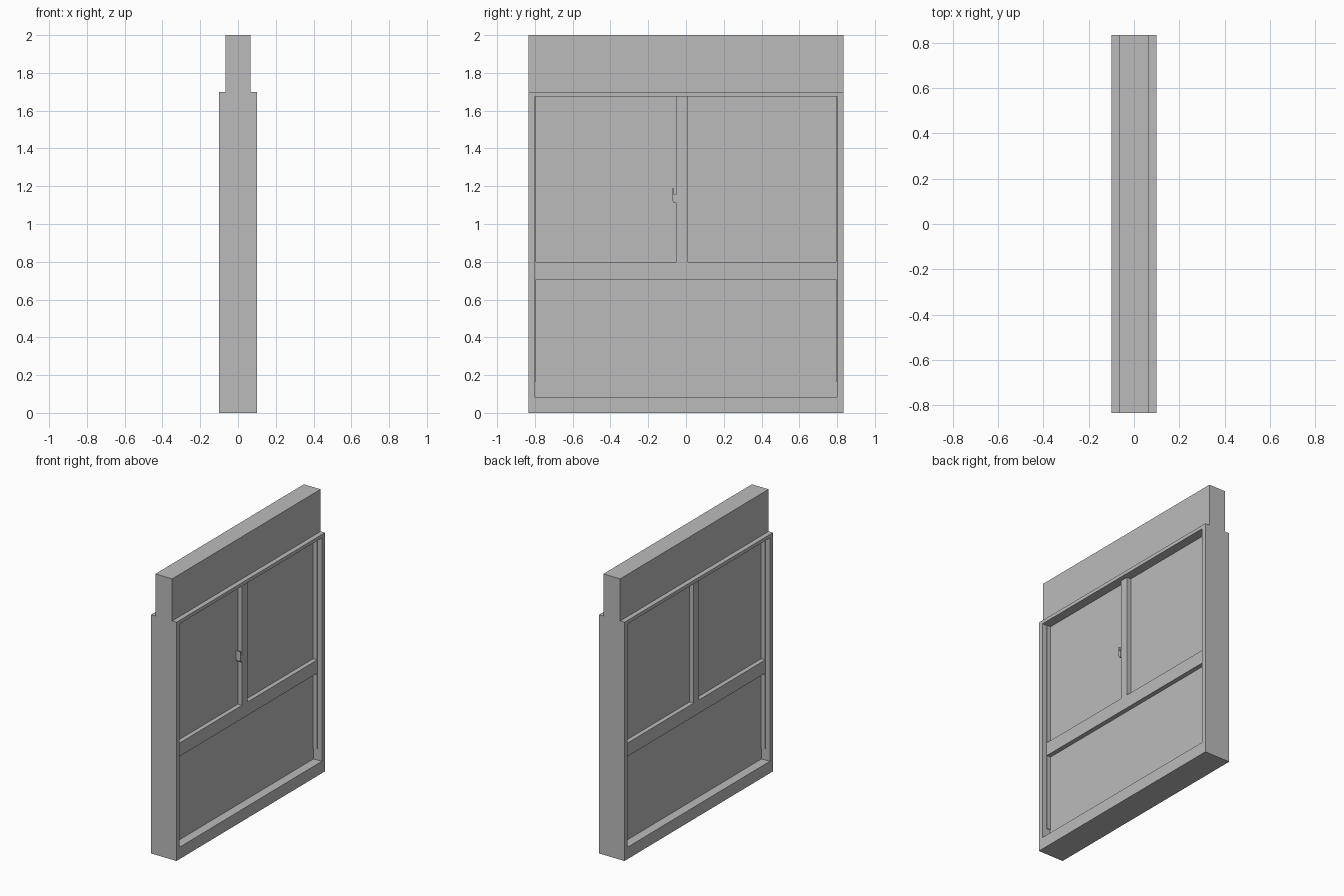
import bpy, bmesh

if "Cube" in bpy.data.objects:
    bpy.data.objects.remove(bpy.data.objects["Cube"])

# One flat grey for everything
grey = bpy.data.materials.new("light grey")
grey.diffuse_color = (0.5, 0.5, 0.5, 1)
grey.use_nodes = True
grey.node_tree.nodes["Principled BSDF"].inputs["Base Color"].default_value = grey.diffuse_color


def finish(name, bm):
    bmesh.ops.recalc_face_normals(bm, faces=bm.faces)
    mesh = bpy.data.meshes.new(name)
    bm.to_mesh(mesh)
    bm.free()
    mesh.materials.append(grey)
    obj = bpy.data.objects.new(name, mesh)
    bpy.context.collection.objects.link(obj)
    return obj


def prism(name, profile, x0, x1):
    """Extrude a closed (y, z) profile along x."""
    bm = bmesh.new()
    face = bm.faces.new([bm.verts.new((x0, y, z)) for y, z in profile])
    ext = bmesh.ops.extrude_face_region(bm, geom=[face])
    verts = [v for v in ext["geom"] if isinstance(v, bmesh.types.BMVert)]
    bmesh.ops.translate(bm, verts=verts, vec=(x1 - x0, 0, 0))
    return finish(name, bm)


def slab(name, half_x, y0, y1, z0, z1):
    """Box centred on x = 0."""
    return prism(name, [(y0, z0), (y1, z0), (y1, z1), (y0, z1)], -half_x, half_x)


def ring(name, half_x, outer, inner):
    """Rectangular frame; outer and inner are (y0, y1, z0, z1)."""
    bm = bmesh.new()

    def loop(r, x):
        y0, y1, z0, z1 = r
        return [bm.verts.new((x, y, z))
                for y, z in ((y0, z0), (y1, z0), (y1, z1), (y0, z1))]

    loops = [loop(outer, half_x), loop(inner, half_x),
             loop(inner, -half_x), loop(outer, -half_x)]
    for k in range(4):
        a, b = loops[k], loops[(k + 1) % 4]
        for i in range(4):
            j = (i + 1) % 4
            bm.faces.new((a[i], a[j], b[j], b[i]))
    return finish(name, bm)


# Outer frame and the shutter box above it
ring("outer_frame", 0.10, (-0.835, 0.835, 0, 1.70), (-0.80, 0.80, 0.085, 1.675))
slab("shutter_box", 0.066, -0.835, 0.835, 1.70, 2.0)

# Recessed panels on both sides of the cross rail
slab("lower_panel", 0.035, -0.80, 0.80, 0.085, 0.705)
slab("left_pane", 0.035, -0.80, -0.05, 0.80, 1.675)
slab("right_pane", 0.035, 0.01, 0.80, 0.80, 1.675)

# Cross rail and centre mullion
slab("cross_rail", 0.067, -0.80, 0.80, 0.705, 0.80)
slab("mullion", 0.067, -0.05, 0.01, 0.80, 1.675)

# Thin guide strips down the jambs
for side, label in ((-1, "left"), (1, "right")):
    y0, y1 = sorted((side * 0.795, side * 0.80))
    slab(label + "_guide_strip", 0.065, y0, y1, 0.165, 1.675)

# Hooked latch on the side of the mullion
prism("latch", [(-0.05, 1.11), (-0.065, 1.112), (-0.072, 1.125), (-0.072, 1.19),
                (-0.066, 1.19), (-0.066, 1.16), (-0.05, 1.16)], 0.035, 0.07)
